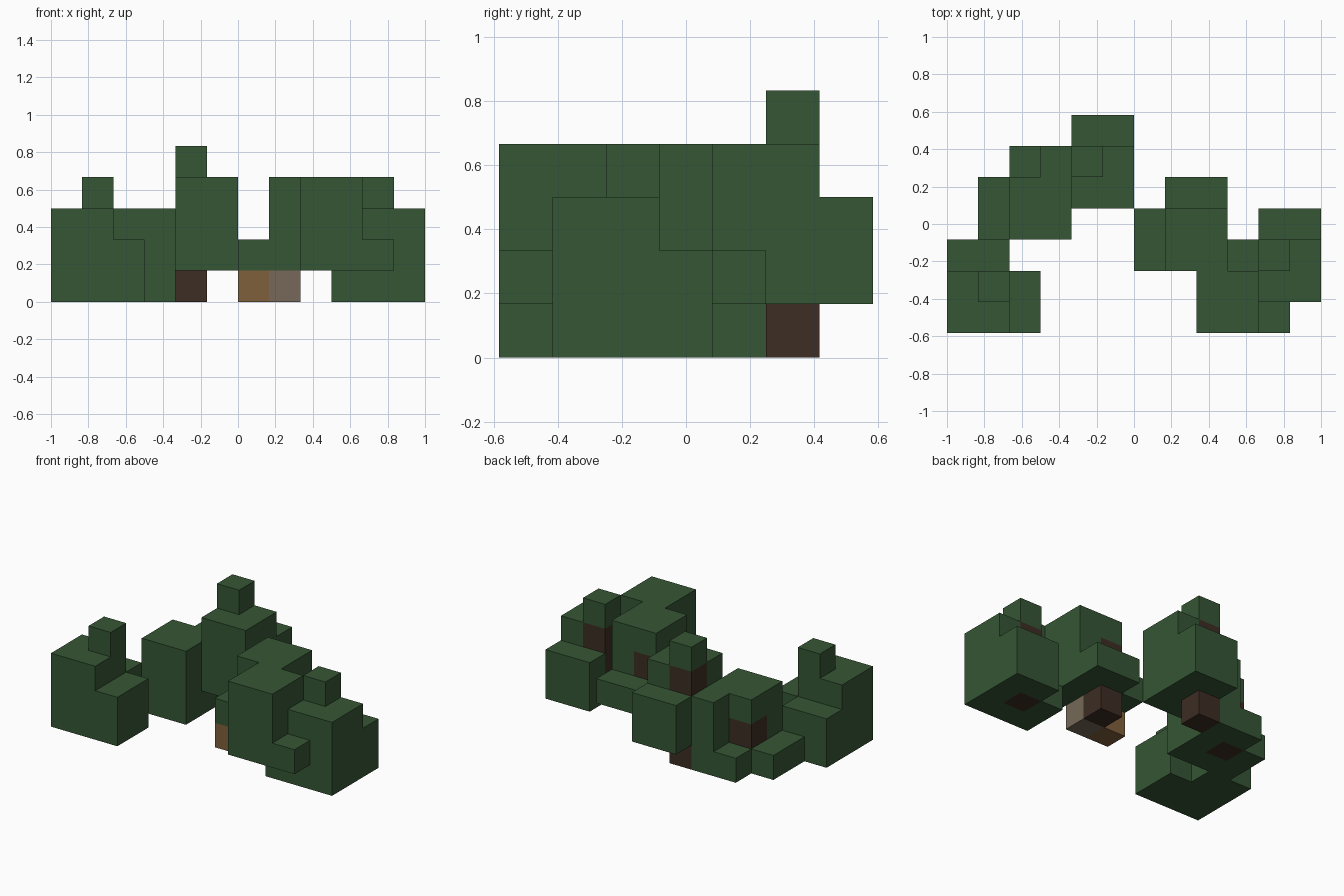
import bpy, bmesh
from mathutils import Vector

cube = bpy.data.objects.get("Cube")
if cube:
    bpy.data.objects.remove(cube, do_unlink=True)

UNIT = 1 / 6
ORIGIN = Vector((-1, -3.5 * UNIT, 0))


def material(name, color):
    m = bpy.data.materials.new(name)
    m.use_nodes = True
    m.diffuse_color = (*color, 1)
    bsdf = m.node_tree.nodes["Principled BSDF"]
    bsdf.inputs["Base Color"].default_value = (*color, 1)
    bsdf.inputs["Roughness"].default_value = 0.9
    return m


green = material("leaf_green", (0.036, 0.093, 0.035))
bark = material("dark_bark", (0.047, 0.026, 0.017))
tan = material("tan_wood", (0.216, 0.117, 0.045))
grey = material("grey_stone", (0.181, 0.141, 0.098))

cells = {}      # block cell -> part name
parts = {}      # part name -> material


def block(part, mat, x, y, z):
    """Fill a range of cells; later parts replace earlier ones."""
    parts[part] = mat
    for i in range(*x):
        for j in range(*y):
            for k in range(*z):
                cells[i, j, k] = part


# Front right bush: core, cap and two low skirts
block("front_right_bush", green, (0, 2), (0, 2), (0, 3))
block("front_right_bush", green, (1, 2), (1, 2), (3, 4))
block("front_right_bush", green, (0, 2), (2, 3), (0, 2))
block("front_right_bush", green, (2, 3), (0, 2), (0, 2))

# Back right bush, its skirts and trunk
block("back_right_bush", green, (2, 4), (3, 5), (0, 3))
block("back_right_bush", green, (3, 4), (5, 6), (0, 3))
block("back_right_bush", green, (2, 3), (5, 6), (0, 1))
block("back_right_bush", green, (1, 2), (3, 5), (0, 1))
block("back_right_trunk", bark, (2, 3), (4, 5), (0, 2))

# Tall back bush with cap and trunk
block("tall_bush", green, (4, 6), (4, 6), (1, 4))
block("tall_bush", green, (4, 6), (6, 7), (1, 3))
block("tall_bush", green, (4, 5), (5, 6), (4, 5))
block("tall_trunk", bark, (4, 5), (5, 6), (0, 4))

# Middle bush with skirts and trunk
block("middle_bush", green, (7, 9), (2, 4), (1, 4))
block("middle_bush", green, (6, 7), (2, 4), (1, 2))
block("middle_bush", green, (7, 9), (4, 5), (1, 2))
block("middle_trunk", bark, (7, 8), (3, 4), (0, 3))

# Blocks lying under the middle bush
block("wood_block", tan, (6, 7), (2, 3), (0, 1))
block("stone_block", grey, (7, 8), (2, 3), (0, 1))

# Front left bush
block("front_left_bush", green, (8, 10), (0, 2), (1, 4))
block("front_left_bush", green, (10, 11), (0, 1), (1, 2))

# Outer left bush with cap, skirts and trunk
block("outer_left_bush", green, (10, 12), (1, 3), (0, 3))
block("outer_left_bush", green, (10, 12), (3, 4), (0, 2))
block("outer_left_bush", green, (9, 10), (1, 3), (0, 1))
block("outer_left_bush", green, (10, 11), (2, 3), (3, 4))
block("outer_left_trunk", bark, (10, 11), (2, 3), (0, 3))


def build(part, mat):
    """Make one object from the exposed sides of a part's cells."""
    bm = bmesh.new()
    for cell, owner in cells.items():
        if owner != part:
            continue
        centre = Vector(cell) + Vector((0.5, 0.5, 0.5))
        for axis in range(3):
            for sign in (-1, 1):
                n = Vector((0, 0, 0))
                n[axis] = sign
                if tuple(int(c + d) for c, d in zip(cell, n)) in cells:
                    continue
                u = Vector((0, 0, 0))
                u[(axis + 1) % 3] = 1
                v = n.cross(u)
                corners = (-u - v, u - v, u + v, v - u)
                bm.faces.new([bm.verts.new(ORIGIN + (centre + (n + c) / 2) * UNIT)
                              for c in corners])
    bmesh.ops.remove_doubles(bm, verts=bm.verts, dist=0.001)
    bmesh.ops.dissolve_limit(bm, angle_limit=0.01, verts=bm.verts, edges=bm.edges)
    mesh = bpy.data.meshes.new(part)
    bm.to_mesh(mesh)
    bm.free()
    mesh.materials.append(mat)
    bpy.context.collection.objects.link(bpy.data.objects.new(part, mesh))


for part, mat in parts.items():
    build(part, mat)
